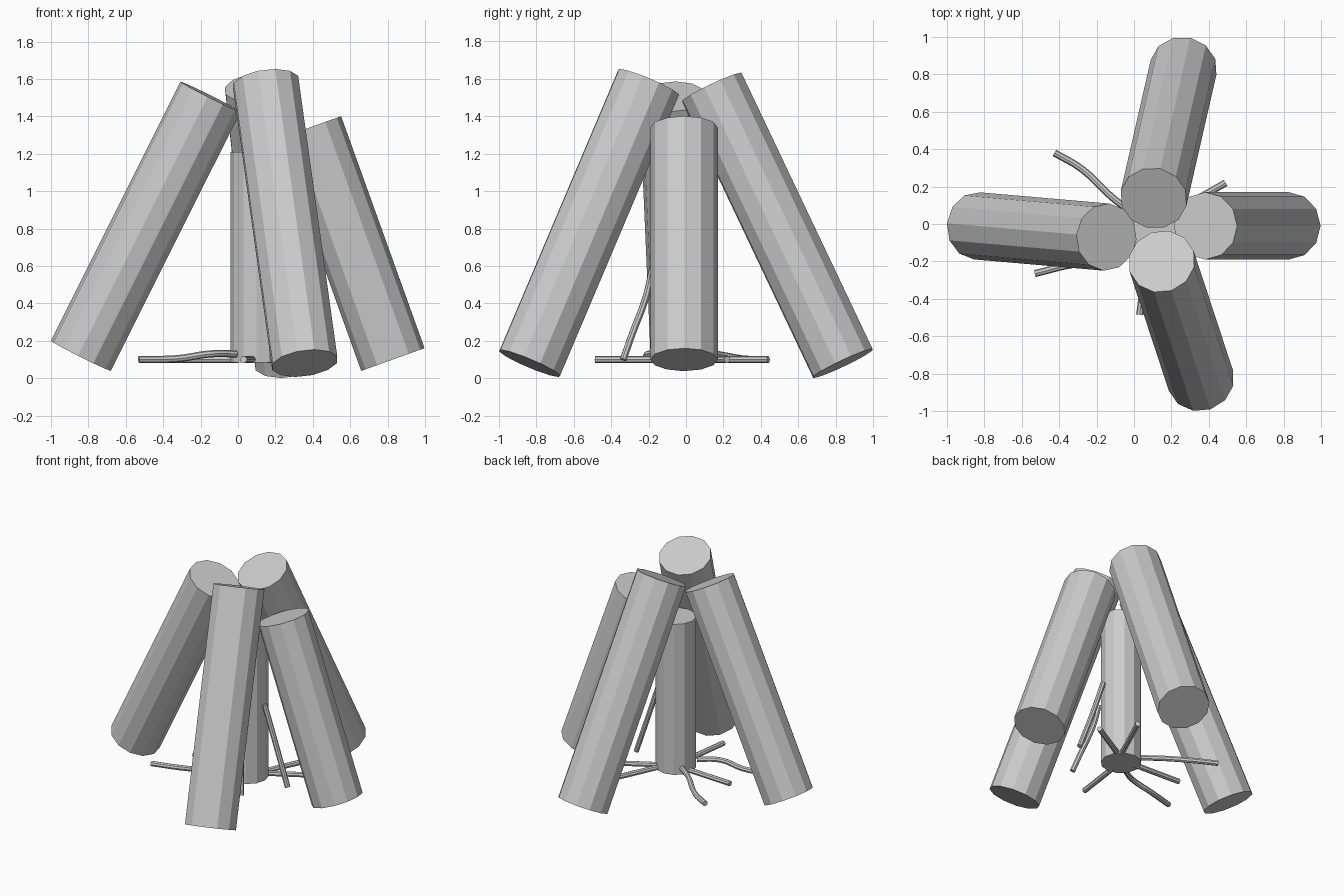
import bpy, bmesh
from mathutils import Vector

if "Cube" in bpy.data.objects:
    bpy.data.objects.remove(bpy.data.objects["Cube"])


def log(name, bottom, top, radius):
    """Twelve-sided capped log running between two end centres."""
    a, b = Vector(bottom), Vector(top)
    bm = bmesh.new()
    bmesh.ops.create_cone(bm, cap_ends=True, segments=12, radius1=radius,
                          radius2=radius, depth=(b - a).length)
    me = bpy.data.meshes.new(name)
    bm.to_mesh(me)
    bm.free()
    ob = bpy.data.objects.new(name, me)
    ob.location = (a + b) / 2
    ob.rotation_mode = 'QUATERNION'
    ob.rotation_quaternion = (b - a).to_track_quat('Z', 'Y')
    bpy.context.collection.objects.link(ob)


def twig(name, points, radius=0.019):
    """Thin round tube along a gently bent path."""
    cu = bpy.data.curves.new(name, 'CURVE')
    cu.dimensions = '3D'
    cu.bevel_depth = radius
    cu.bevel_resolution = 2
    cu.use_fill_caps = True
    cu.resolution_u = 4
    sp = cu.splines.new('BEZIER')
    sp.bezier_points.add(len(points) - 1)
    for p, co in zip(sp.bezier_points, points):
        p.co = co
        p.handle_left_type = p.handle_right_type = 'AUTO'
    sp.use_smooth = False
    ob = bpy.data.objects.new(name, cu)
    bpy.context.collection.objects.link(ob)
    bpy.ops.object.select_all(action='DESELECT')
    ob.select_set(True)
    bpy.context.view_layer.objects.active = ob
    bpy.ops.object.convert(target='MESH')


# Leaning logs
log("left_log", (-0.84, -0.01, 0.12), (-0.147, -0.07, 1.505), 0.18)
log("right_log", (0.828, -0.01, 0.10), (0.382, -0.01, 1.34), 0.18)
log("back_log", (0.265, 0.838, 0.08), (0.105, 0.138, 1.555), 0.18)
log("front_log", (0.357, -0.835, 0.08), (0.148, -0.20, 1.58), 0.18)

# Upright log in the middle
log("centre_log", (0.098, -0.02, 0.085), (0.098, -0.02, 1.21), 0.138)

# Twigs lying around the centre log
twig("twig_back_left", [(-0.01, 0.06, 0.13), (-0.12, 0.145, 0.13),
                        (-0.28, 0.295, 0.105), (-0.425, 0.38, 0.10)])
twig("twig_front_left", [(-0.01, -0.12, 0.13), (-0.15, -0.20, 0.13),
                         (-0.32, -0.215, 0.105), (-0.53, -0.265, 0.10)])
twig("twig_left", [(0.0, 0.0, 0.10), (-0.379, 0.02, 0.10)])
twig("twig_front", [(0.08, -0.12, 0.10), (0.03, -0.485, 0.10)])
twig("twig_back", [(0.16, 0.06, 0.10), (0.335, 0.44, 0.10)])
twig("twig_right", [(0.19, 0.05, 0.10), (0.49, 0.22, 0.10)])

# Twigs propped against the centre log
twig("propped_twig_right", [(0.245, -0.035, 0.66), (0.33, -0.035, 0.41),
                            (0.442, -0.045, 0.10)])
twig("propped_twig_front", [(0.16, -0.18, 0.58), (0.18, -0.215, 0.43),
                            (0.23, -0.29, 0.23), (0.263, -0.335, 0.10)])
